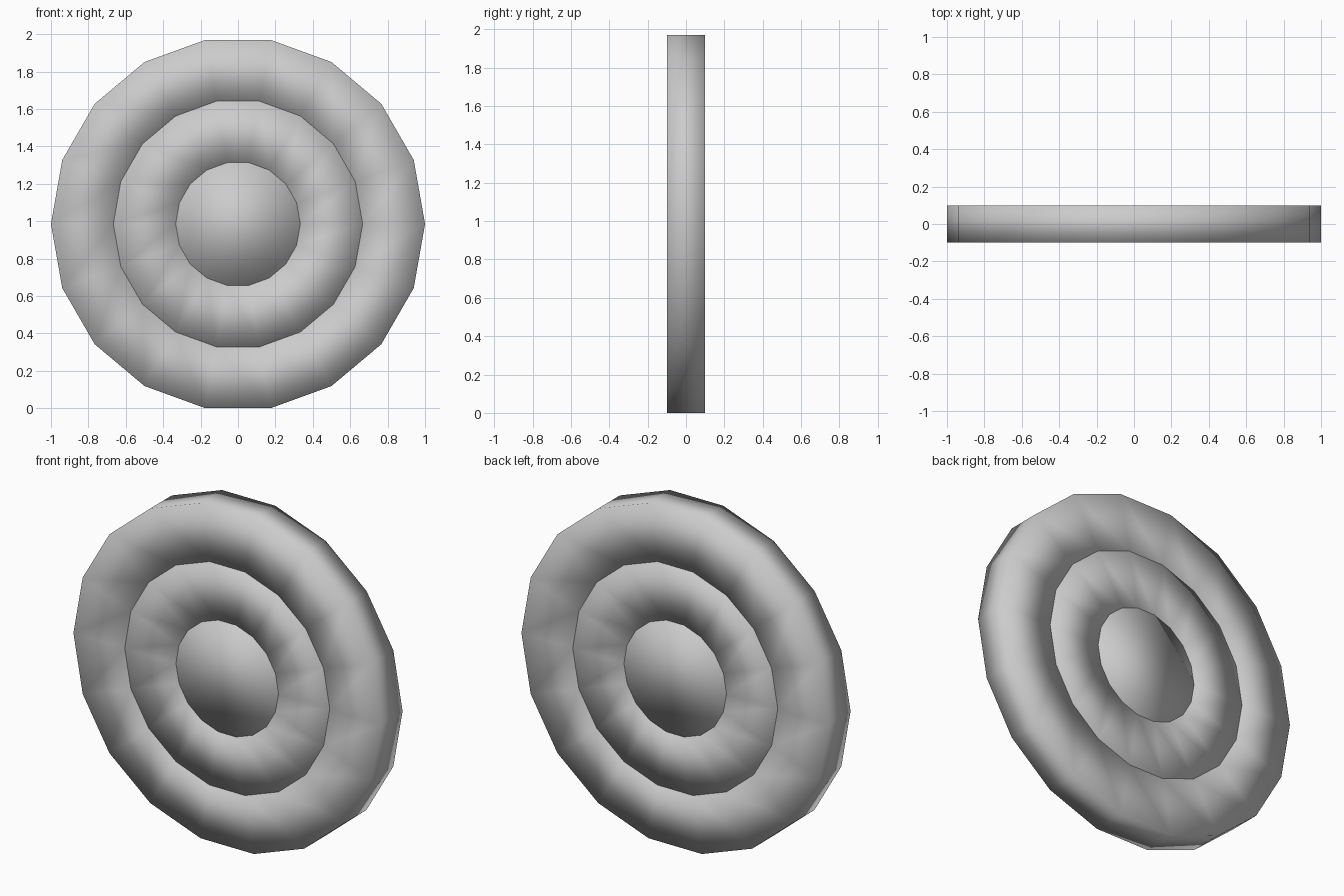
import bpy, bmesh
from math import sin, cos, radians, tau

if "Cube" in bpy.data.objects:
    bpy.data.objects.remove(bpy.data.objects["Cube"])

SIDES = 18
HALF = 0.1                      # half thickness
CENTRE_Z = sin(radians(80))     # lowest flat rests on z = 0


def circle(bm, radius, y):
    return [bm.verts.new((radius * cos(tau * i / SIDES), y,
                          CENTRE_Z + radius * sin(tau * i / SIDES)))
            for i in range(SIDES)]


def ring_part(name, outer, inner=0.0):
    """Flat ring, or solid disc when inner is 0, standing upright."""
    bm = bmesh.new()
    loops = [circle(bm, outer, -HALF), circle(bm, outer, HALF)]
    if inner:
        loops += [circle(bm, inner, HALF), circle(bm, inner, -HALF)]
        pairs = list(zip(loops, loops[1:] + loops[:1]))
    else:
        pairs = [(loops[0], loops[1])]
        for loop in loops:
            bm.faces.new(loop)
    for a, b in pairs:
        for i in range(SIDES):
            j = (i + 1) % SIDES
            bm.faces.new((a[i], a[j], b[j], b[i]))
    bmesh.ops.recalc_face_normals(bm, faces=bm.faces)
    # Soft shading over the corners gives the pillowed look
    for face in bm.faces:
        face.smooth = True
    mesh = bpy.data.meshes.new(name)
    bm.to_mesh(mesh)
    bm.free()
    obj = bpy.data.objects.new(name, mesh)
    bpy.context.collection.objects.link(obj)
    return obj


# Three flush, nested parts of the target
ring_part("outer_ring", 1.0, 2 / 3)
ring_part("middle_ring", 2 / 3, 1 / 3)
ring_part("centre_disc", 1 / 3)
